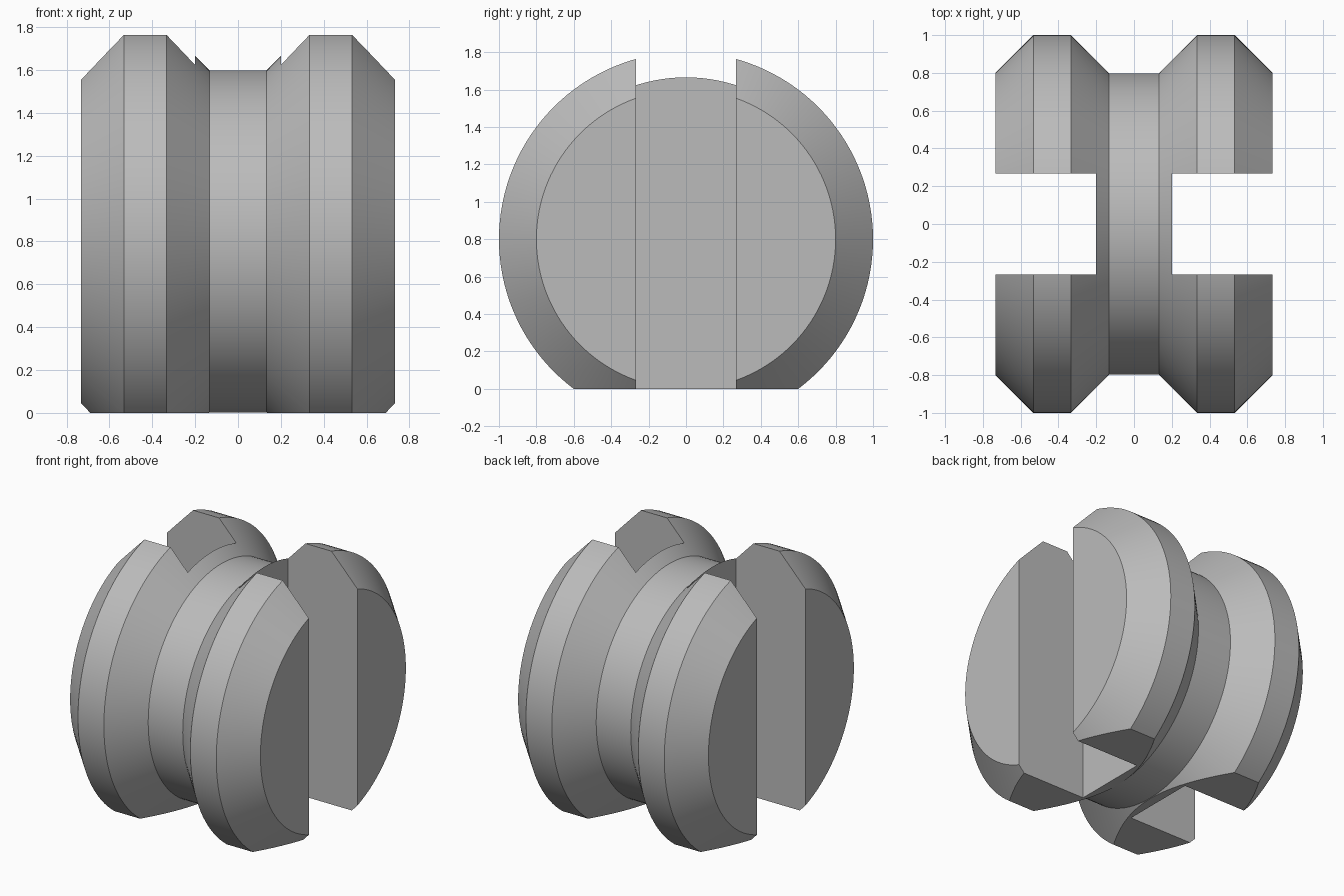
import bpy, bmesh, math

if "Cube" in bpy.data.objects:
    bpy.data.objects.remove(bpy.data.objects["Cube"])

AXIS_Z = 0.8
SEGMENTS = 128
SLOT_HALF = 0.267   # half width of the side slots
WEB_HALF = 0.2      # half thickness of the web between the slots

# Plain grey material
grey = bpy.data.materials.new("grey")
grey.use_nodes = True
colour = (0.5, 0.5, 0.5, 1)
grey.diffuse_color = colour
grey.node_tree.nodes["Principled BSDF"].inputs["Base Color"].default_value = colour


def make_object(name, bm):
    bmesh.ops.recalc_face_normals(bm, faces=bm.faces)
    mesh = bpy.data.meshes.new(name)
    bm.to_mesh(mesh)
    bm.free()
    mesh.materials.append(grey)
    obj = bpy.data.objects.new(name, mesh)
    bpy.context.collection.objects.link(obj)
    return obj


# Grooved body: half profile (x, radius), mirrored and turned about the x axis
half = [(0.133, 0.798), (0.333, 1), (0.533, 1), (0.733, 0.8)]
profile = [(-x, r) for x, r in reversed(half)] + half
bm = bmesh.new()
rings = []
for x, r in profile:
    angles = [2 * math.pi * i / SEGMENTS for i in range(SEGMENTS)]
    rings.append([bm.verts.new((x, r * math.cos(a), AXIS_Z + r * math.sin(a)))
                  for a in angles])
for a, b in zip(rings, rings[1:]):
    for i in range(SEGMENTS):
        j = (i + 1) % SEGMENTS
        bm.faces.new((a[i], a[j], b[j], b[i]))
bm.faces.new(rings[0])
bm.faces.new(rings[-1])
body = make_object("grooved_body", bm)


# Box cutters for the flat foot and the two vertical slots
def cut_box(name, low, high):
    bm = bmesh.new()
    bmesh.ops.create_cube(bm, size=1)
    for v in bm.verts:
        v.co = [(lo + hi) / 2 + c * (hi - lo) for c, lo, hi in zip(v.co, low, high)]
    cutter = make_object(name, bm)
    cutter.hide_render = True
    mod = body.modifiers.new(name, "BOOLEAN")
    mod.operation = "DIFFERENCE"
    mod.solver = "EXACT"
    mod.object = cutter
    bpy.ops.object.modifier_apply(modifier=name)
    bpy.data.objects.remove(cutter)


bpy.ops.object.select_all(action="DESELECT")
body.select_set(True)
bpy.context.view_layer.objects.active = body
cut_box("foot_cutter", (-2, -2, -1), (2, 2, 0))
cut_box("left_slot_cutter", (WEB_HALF, -SLOT_HALF, -1), (2, SLOT_HALF, 3))
cut_box("right_slot_cutter", (-2, -SLOT_HALF, -1), (-WEB_HALF, SLOT_HALF, 3))

bpy.ops.object.shade_smooth_by_angle(angle=math.radians(25))
